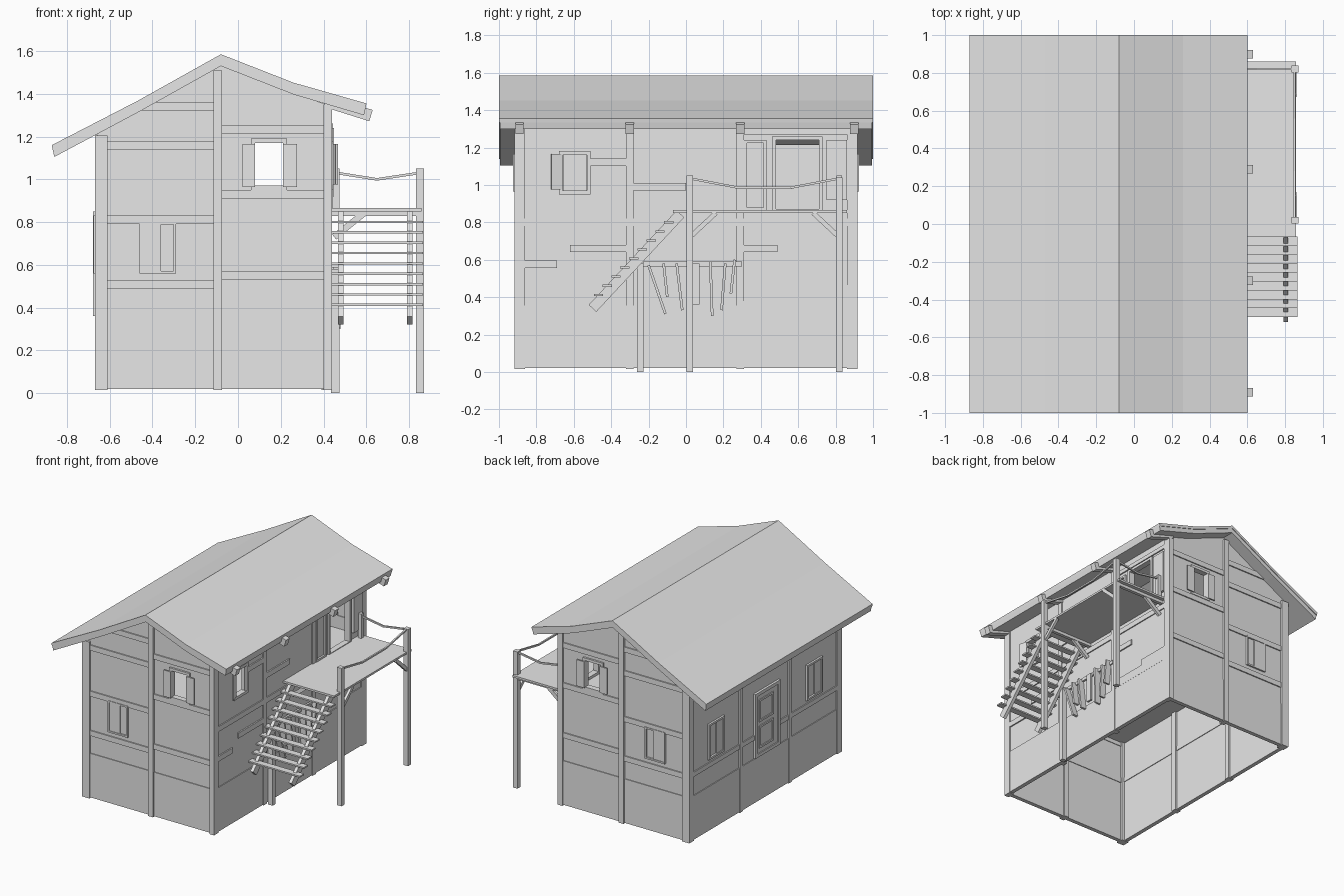
import bpy
from mathutils import Vector

cube = bpy.data.objects.get("Cube")
if cube:
    bpy.data.objects.remove(cube, do_unlink=True)

grey = bpy.data.materials.new("plain_grey")
grey.use_nodes = True
grey.diffuse_color = (0.8, 0.8, 0.8, 1)
grey.node_tree.nodes["Principled BSDF"].inputs["Base Color"].default_value = (0.8, 0.8, 0.8, 1)


def add_mesh(name, verts, faces):
    mesh = bpy.data.meshes.new(name)
    mesh.from_pydata(verts, [], faces)
    mesh.materials.append(grey)
    obj = bpy.data.objects.new(name, mesh)
    bpy.context.collection.objects.link(obj)
    return obj


def prism(name, profile, y0, y1):
    """Extrude a counter-clockwise x-z profile along y."""
    n = len(profile)
    verts = [(x, y, z) for y in (y0, y1) for x, z in profile]
    faces = [list(range(n)), list(range(2 * n - 1, n - 1, -1))]
    faces += [(i, i + n, (i + 1) % n + n, (i + 1) % n) for i in range(n)]
    return add_mesh(name, verts, faces)


def box(name, xs, ys, zs):
    (a, b), (c, d) = sorted(xs), zs
    return prism(name, [(a, c), (b, c), (b, d), (a, d)], *sorted(ys))


def bar(name, start, end, width, height):
    """Rectangular beam between two points."""
    start, end = Vector(start), Vector(end)
    way = end - start
    h = way.length / 2
    obj = box(name, (-h, h), (-width / 2, width / 2), (-height / 2, height / 2))
    obj.location = (start + end) / 2
    obj.rotation_euler = way.to_track_quat('X', 'Z').to_euler()
    return obj


def cut(wall, *size):
    """Cut a rectangular opening through a wall."""
    cutter = box("opening_cutter", *size)
    mod = wall.modifiers.new("opening", 'BOOLEAN')
    mod.operation = 'DIFFERENCE'
    mod.solver = 'EXACT'
    mod.object = cutter
    bpy.context.view_layer.objects.active = wall
    bpy.ops.object.modifier_apply(modifier=mod.name)
    bpy.data.objects.remove(cutter, do_unlink=True)


def frame(name, plane, depth, span, zs, rim=0.02):
    """Rectangular trim on a wall: plane 'x' or 'y', depth along its normal."""
    (a, b), (c, d) = span, zs
    for part, s, z in (("side_a", (a, a + rim), zs), ("side_b", (b - rim, b), zs),
                       ("sill", (a + rim, b - rim), (c, c + rim)),
                       ("head", (a + rim, b - rim), (d - rim, d))):
        if plane == 'x':
            box(f"{name}_{part}", depth, s, z)
        else:
            box(f"{name}_{part}", s, depth, z)


# Roof: thin covering over a thicker boarding
ridge_line = [(-0.875, 1.16), (-0.47, 1.367), (-0.08, 1.585), (0.26, 1.452), (0.605, 1.355)]


def roof_layer(name, top, bottom, inset, end):
    shift = [inset, 0, 0, 0, -inset]
    upper = [(x + s, z - top) for (x, z), s in zip(ridge_line, shift)]
    lower = [(x + s * 2, z - bottom) for (x, z), s in zip(ridge_line, shift)]
    prism(name, lower + upper[::-1], -end, end)


roof_layer("roof_covering", 0, 0.022, 0.004, 1.0)
roof_layer("roof_boarding", 0.022, 0.055, 0.008, 0.995)

# Gable walls, front and back
gable = [(-0.66, 0.02), (0.43, 0.02), (0.43, 1.345), (0.26, 1.4), (-0.08, 1.53),
         (-0.47, 1.315), (-0.66, 1.215)]
left_bay, right_bay = (-0.61, -0.115), (-0.075, 0.4)
window_x, window_z = (0.08, 0.21), (0.97, 1.17)
for side, label in ((-1, "front"), (1, "back")):
    wall = prism(f"{label}_wall", gable, *sorted((side * 0.875, side * 0.9)))
    cut(wall, window_x, (side * 0.8, side * 1.0), window_z)
    # Timber posts
    for part, xs, top in (("right_corner", (-0.67, -0.61), 1.205), ("middle", (-0.115, -0.075), 1.51),
                          ("left_corner", (0.4, 0.44), 1.35)):
        box(f"{label}_{part}_post", xs, (side * 0.86, side * 0.917), (0.015, top))
    # Horizontal timbers, following the slope at the ends
    for bay, levels in ((left_bay, (0.49, 0.79, 1.14, 1.32)), (right_bay, (0.53, 0.91, 1.215))):
        box(f"{label}_plinth", bay, (side * 0.9, side * 0.906), (0.02, 0.355))
        for z in levels:
            start = max(bay[0], -0.45) if z > 1.3 else bay[0]
            box(f"{label}_timber", (start, bay[1]), (side * 0.87, side * 0.909), (z, z + 0.04))
    # Open upper window with its two shutters
    frame(f"{label}_upper_frame", 'y', (side * 0.87, side * 0.914), (0.06, 0.23), (0.95, 1.19), 0.02)
    box(f"{label}_shutter_right", (0.02, 0.08), (side * 0.914, side * 0.924), (0.965, 1.165))
    box(f"{label}_shutter_left", (0.21, 0.275), (side * 0.914, side * 0.924), (0.965, 1.165))
    # Closed lower window
    frame(f"{label}_lower_frame", 'y', (side * 0.9, side * 0.913), (-0.46, -0.29), (0.56, 0.8), 0.012)
    box(f"{label}_lower_shutter", (-0.448, -0.36), (side * 0.9, side * 0.908), (0.572, 0.788))

# Long walls
right_wall = box("right_wall", (-0.66, -0.635), (-0.875, 0.875), (0.02, 1.215))
left_wall = box("left_wall", (0.405, 0.43), (-0.875, 0.875), (0.02, 1.35))
cut(left_wall, (0.3, 0.5), (-0.655, -0.535), (0.97, 1.16))
cut(left_wall, (0.3, 0.5), (0.48, 0.71), (0.865, 1.24))
for y in (-0.3, 0.29):
    box("right_wall_post", (-0.67, -0.62), (y - 0.02, y + 0.02), (0.015, 1.21))
    box("left_wall_post", (0.39, 0.44), (y - 0.02, y + 0.02), (0.015, 1.35))
for bay in ((-0.87, -0.32), (-0.28, 0.27), (0.31, 0.87)):
    box("right_plinth", (-0.666, -0.66), bay, (0.02, 0.355))
    box("left_plinth", (0.43, 0.436), bay, (0.02, 0.355))
    box("left_timber", (0.4, 0.438), bay, (0.78, 0.82))
    box("right_timber", (-0.668, -0.63), bay, (0.5, 0.535))
box("left_top_timber", (0.4, 0.44), (0.31, 0.87), (1.27, 1.3))

# Upper floor inside
box("upper_floor", (-0.635, 0.405), (-0.875, 0.875), (0.82, 0.85))

# Right wall: two closed windows and a panelled door
for y in (-0.59, 0.59):
    frame("right_window_frame", 'x', (-0.675, -0.66), (y - 0.095, y + 0.095), (0.56, 0.83), 0.015)
    box("right_window_shutter", (-0.668, -0.66), (y - 0.08, y), (0.575, 0.815))
frame("right_door_frame", 'x', (-0.678, -0.66), (-0.17, 0.13), (0.36, 0.85), 0.025)
box("right_door_leaf", (-0.67, -0.66), (-0.145, 0.105), (0.36, 0.825))
for z in (0.42, 0.62):
    frame("right_door_panel", 'x', (-0.677, -0.67), (-0.09, 0.08), (z, z + 0.17), 0.015)

# Left wall: window, doorway and shutters
frame("left_window_frame", 'x', (0.4, 0.445), (-0.68, -0.51), (0.95, 1.18), 0.02)
bar("left_window_shutter", (0.445, -0.66, 1.07), (0.462, -0.72, 1.07), 0.01, 0.19)
frame("doorway_frame", 'x', (0.4, 0.445), (0.46, 0.73), (0.85, 1.26), 0.02)
frame("deck_hatch_frame", 'x', (0.43, 0.444), (0.31, 0.43), (0.865, 1.24), 0.015)
box("door_leaf", (0.43, 0.45), (0.75, 0.86), (0.92, 1.24))

# Exposed boards and stepped plaster edge on the left wall
for y0, y1, z in ((-0.88, -0.69, 0.555), (-0.62, -0.32, 0.64), (-0.28, 0, 0.97),
                  (-0.51, -0.32, 1.1), (0.31, 0.49, 0.64)):
    box("exposed_board", (0.43, 0.44), (y0, y1), (z, z + 0.04))
for y0, y1, z in ((0.31, 0.36, 0.38), (0.36, 0.6, 0.42), (0.6, 0.87, 0.465)):
    box("plaster_step", (0.43, 0.437), (y0, y1), (0.355, z))

# Eave brackets
for y in (-0.89, -0.3, 0.29, 0.9):
    bar("eave_bracket", (0.41, y, 1.365), (0.622, y, 1.298), 0.045, 0.055)

# Deck on posts with braces
box("deck", (0.43, 0.858), (-0.07, 0.86), (0.85, 0.865))
for y, top, inward in ((0.02, 1.05, 1), (0.82, 1.04, -1)):
    box("deck_post", (0.833, 0.87), (y - 0.018, y + 0.018), (0, top))
    bar("deck_brace", (0.85, y, 0.72), (0.85, y + inward * 0.14, 0.85), 0.02, 0.025)
    bar("wall_brace", (0.45, y, 0.73), (0.6, y, 0.85), 0.02, 0.03)
    bar("deck_joist", (0.43, y, 0.84), (0.86, y, 0.84), 0.025, 0.025)
box("rail_wall_post", (0.445, 0.475), (0.805, 0.835), (0.865, 1.05))

# Sagging rope rails
ropes = [[(0.85, 0.02, 1.035), (0.85, 0.28, 0.985), (0.85, 0.56, 0.985), (0.85, 0.82, 1.035)],
         [(0.46, 0.82, 1.03), (0.65, 0.82, 1.0), (0.85, 0.82, 1.03)]]
for rope in ropes:
    for a, b in zip(rope, rope[1:]):
        bar("rope", a, b, 0.012, 0.012)

# Staircase
for x in (0.48, 0.803):
    bar("stair_stringer", (x, -0.5, 0.34), (x, -0.03, 0.845), 0.025, 0.055)
for i in range(9):
    y, z = -0.468 + i * 0.047, 0.412 + i * 0.0485
    box("stair_tread", (0.432, 0.866), (y - 0.025, y + 0.025), (z - 0.005, z + 0.006))

# Broken picket fence against the wall
box("fence_post", (0.436, 0.475), (-0.262, -0.228), (0, 0.58))
box("fence_rail", (0.436, 0.45), (-0.23, 0.3), (0.565, 0.59))
for top, foot, low, high in ((-0.2, -0.11, 0.31, 0.57), (-0.12, -0.1, 0.4, 0.58), (-0.05, -0.02, 0.33, 0.58),
                             (0.05, 0.05, 0.36, 0.58), (0.13, 0.14, 0.3, 0.59), (0.21, 0.19, 0.33, 0.58),
                             (0.26, 0.24, 0.42, 0.6)):
    bar("fence_picket", (0.458, foot, low), (0.458, top, high), 0.045, 0.014)
